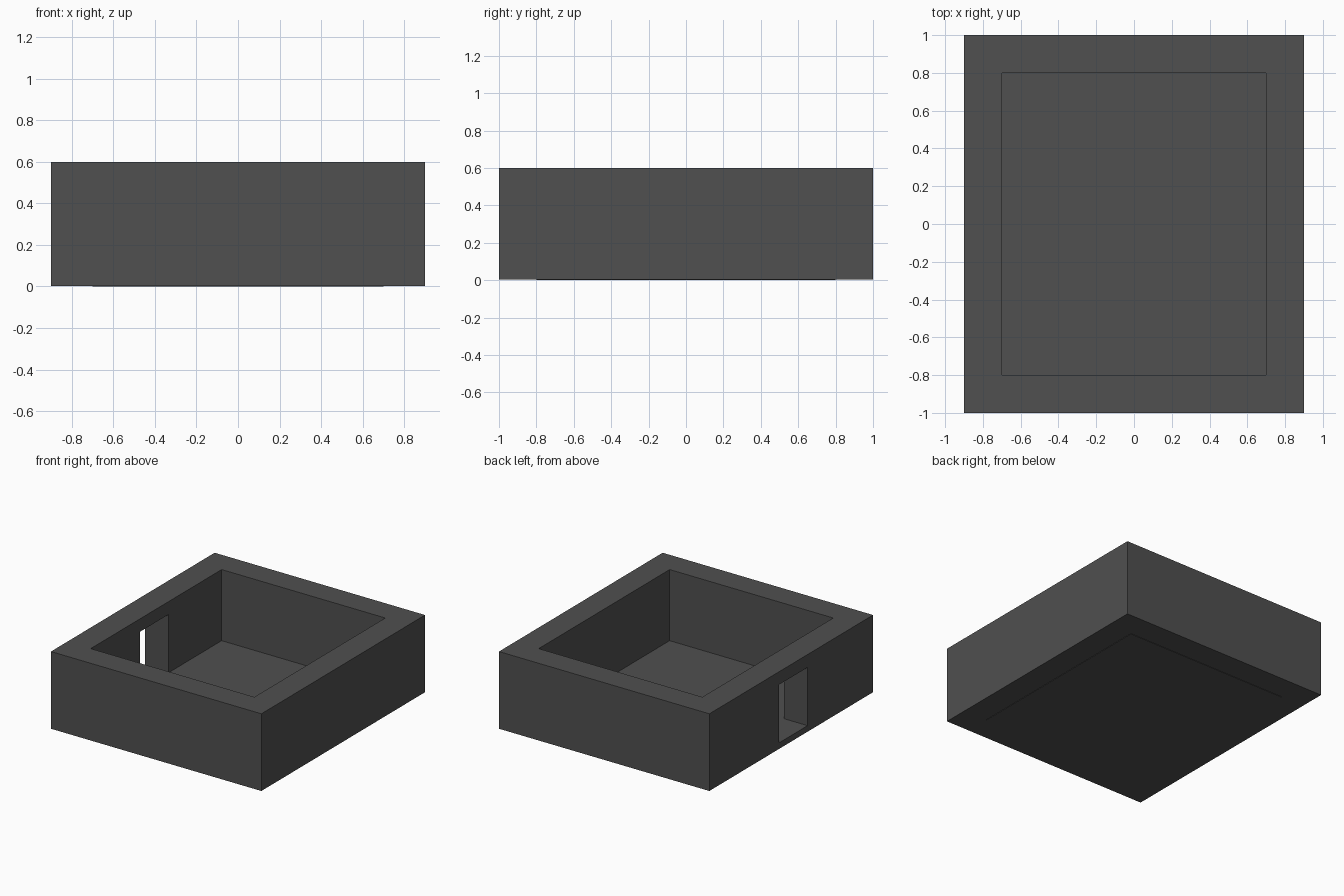
import bpy, bmesh

if "Cube" in bpy.data.objects:
    bpy.data.objects.remove(bpy.data.objects["Cube"])

mat = bpy.data.materials.new("dark grey")
mat.diffuse_color = (0.08, 0.08, 0.08, 1)
mat.use_nodes = True
mat.node_tree.nodes["Principled BSDF"].inputs["Base Color"].default_value = mat.diffuse_color


def box(name, x0, x1, y0, y1, z0, z1):
    bm = bmesh.new()
    bmesh.ops.create_cube(bm, size=1)
    for v in bm.verts:
        v.co = ((x0 + x1) / 2 + v.co.x * (x1 - x0),
                (y0 + y1) / 2 + v.co.y * (y1 - y0),
                (z0 + z1) / 2 + v.co.z * (z1 - z0))
    me = bpy.data.meshes.new(name)
    bm.to_mesh(me)
    bm.free()
    me.materials.append(mat)
    ob = bpy.data.objects.new(name, me)
    bpy.context.collection.objects.link(ob)
    return ob


def cut(target, cutter):
    cutter.hide_render = True
    cutter.hide_set(True)
    mod = target.modifiers.new(cutter.name, 'BOOLEAN')
    mod.operation = 'DIFFERENCE'
    mod.solver = 'EXACT'
    mod.object = cutter


# Four walls as one open frame, with a doorway through the left wall
walls = box("walls", -0.9, 0.9, -1, 1, 0.003, 0.6)
cut(walls, box("room_cutter", -0.7, 0.7, -0.8, 0.8, -0.2, 0.8))
cut(walls, box("doorway_cutter", -1.1, -0.6, -0.2, 0.15, 0.05, 0.5))

# Floor slab, a hair lower than the walls
box("floor", -0.7, 0.7, -0.8, 0.8, 0, 0.05)
